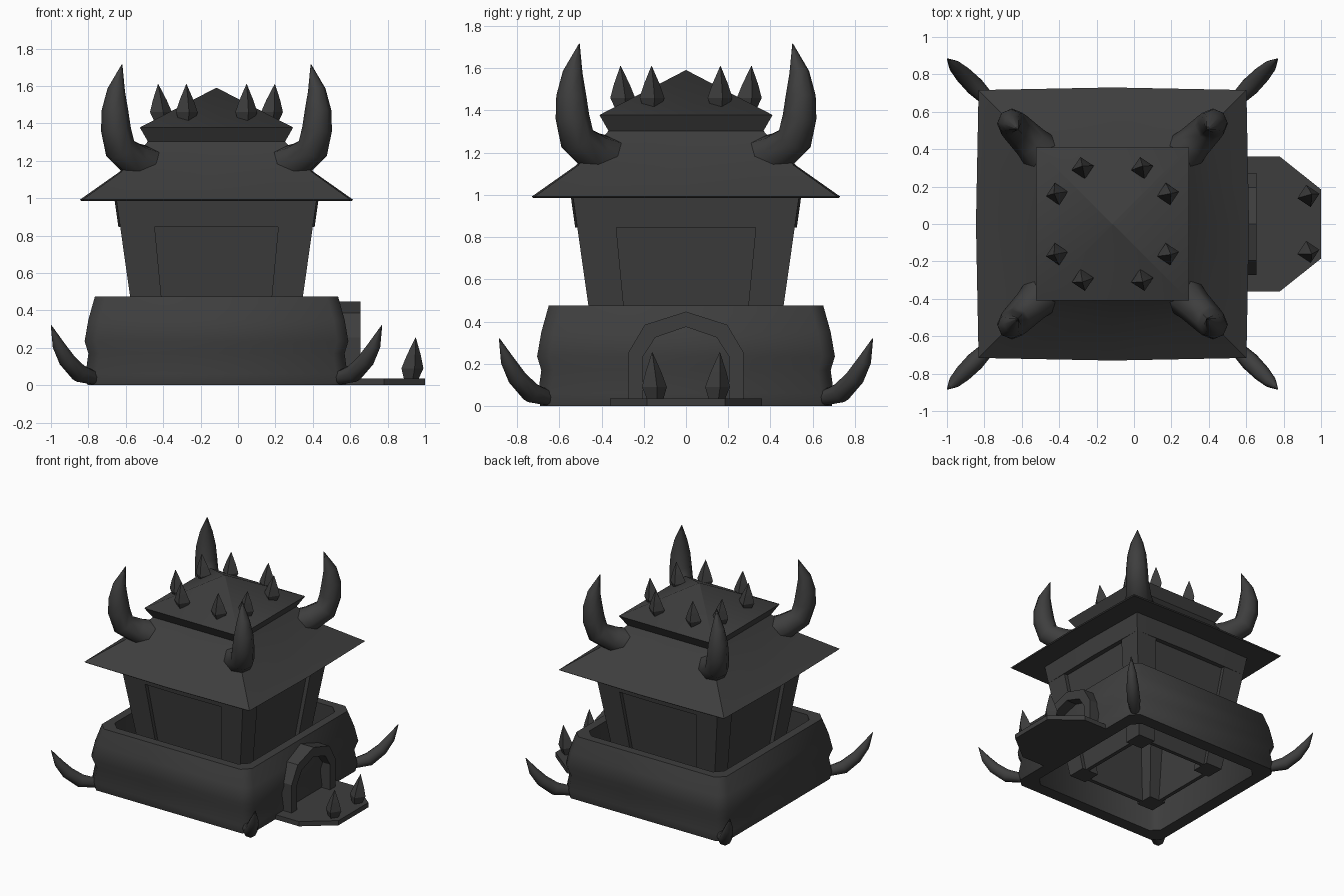
import bpy, bmesh, math
from mathutils import Vector

cube = bpy.data.objects.get("Cube")
if cube:
    bpy.data.objects.remove(cube, do_unlink=True)

CX = -0.115  # tower centre line

stone = bpy.data.materials.new("dark_grey_stone")
stone.use_nodes = True
COLOUR = (0.048, 0.048, 0.048, 1)
stone.diffuse_color = COLOUR
bsdf = stone.node_tree.nodes["Principled BSDF"]
bsdf.inputs["Base Color"].default_value = COLOUR
bsdf.inputs["Roughness"].default_value = 0.9


def loft(name, rings, closed=False, smooth=35):
    """Skin a list of equal-length rings; cap the ends or join them in a loop."""
    bm = bmesh.new()
    loops = [[bm.verts.new(p) for p in ring] for ring in rings]
    n = len(loops[0])
    pairs = list(zip(loops, loops[1:]))
    if closed:
        pairs.append((loops[-1], loops[0]))
    else:
        bm.faces.new(loops[0])
        bm.faces.new(loops[-1])
    for a, b in pairs:
        for i in range(n):
            j = (i + 1) % n
            bm.faces.new((a[i], a[j], b[j], b[i]))
    bmesh.ops.recalc_face_normals(bm, faces=bm.faces)
    mesh = bpy.data.meshes.new(name)
    bm.to_mesh(mesh)
    bm.free()
    mesh.materials.append(stone)
    obj = bpy.data.objects.new(name, mesh)
    bpy.context.collection.objects.link(obj)
    if smooth:
        bpy.ops.object.select_all(action='DESELECT')
        obj.select_set(True)
        bpy.context.view_layer.objects.active = obj
        bpy.ops.object.shade_smooth_by_angle(angle=math.radians(smooth))
    return obj


def square(h, z, x=CX, y=0):
    return [(x + a * h, y + b * h, z) for a, b in ((-1, -1), (1, -1), (1, 1), (-1, 1))]


def bowed(h, z, bow=0):
    """Square ring whose sides swell outward in the middle."""
    m = h + bow
    return [(CX + a, b, z) for a, b in ((-h, -h), (0, -m), (h, -h), (m, 0),
                                        (h, h), (0, m), (-h, h), (-m, 0))]


def chamfered(h, z, c=0.06):
    k = h - c
    return [(CX + a, b, z) for a, b in ((-k, -h), (k, -h), (h, -k), (h, k),
                                        (k, h), (-k, h), (-h, k), (-h, -k))]


CORNERS = [("front_left", 1, -1), ("front_right", -1, -1),
           ("back_left", 1, 1), ("back_right", -1, 1)]

# Hollow lower wall with parapet
wall = [(0.59, 0), (0.69, 0), (0.70, 0.06), (0.685, 0.17), (0.705, 0.235),
        (0.685, 0.35), (0.65, 0.475), (0.585, 0.475), (0.585, 0.06)]
loft("lower_wall", [chamfered(h, z) for h, z in wall], closed=True, smooth=50)


# Hollow tower: recessed panels, corner pillars and lintel band
FOOT, LINTEL, TOP = 0.04, 0.845, 1.0


def tower_half(z):
    return 0.462 + (z - 0.475) * 0.142


def panel_half(z):
    return 0.295 + (z - 0.475) * 0.095


loft("tower_panels", [square(tower_half(z) - d, z) for z, d in
                      ((FOOT, 0.03), (TOP, 0.03), (TOP, 0.06), (FOOT, 0.06))],
     closed=True, smooth=0)
loft("lintel_band", [bowed(tower_half(z) - d, z, bow) for z, d, bow in
                     ((LINTEL, 0, 0.01), (TOP, 0, 0.01), (TOP, 0.06, 0), (LINTEL, 0.06, 0))],
     closed=True)
for label, sx, sy in CORNERS:
    rings = []
    for z in (FOOT, TOP):
        mid = (tower_half(z) + panel_half(z)) / 2
        rings.append(square(tower_half(z) - mid, z, CX + sx * mid, sy * mid))
    loft("tower_pillar_" + label, rings, smooth=0)

# Flared roof and pyramid cap
loft("roof", [bowed(0.708, 0.985, 0.014), bowed(0.716, 0.992, 0.014),
              bowed(0.51, 1.14, 0.01), bowed(0.36, 1.31)])
loft("roof_cap", [square(0.365, 1.30), square(0.41, 1.378), square(0.002, 1.59)], smooth=50)


# Four-sided spikes
def spike(name, x, y, z, height, lean=(0, 0)):
    rings = []
    for t, r in ((0, 0.035), (0.3, 0.06), (0.6, 0.038), (1, 0.001)):
        cx, cy = x + lean[0] * t, y + lean[1] * t
        rings.append([(cx + r * math.cos(a), cy + r * math.sin(a), z + height * t)
                      for a in (0.2 + i * math.pi / 2 for i in range(4))])
    loft(name, rings, smooth=0)


for label, sx, sy in CORNERS:
    for i, (dx, dy) in enumerate(((0.158, 0.295), (0.29, 0.16))):
        spike(f"cap_spike_{label}_{i + 1}", CX + sx * dx, sy * dy, 1.395, 0.215,
              (sx * 0.003, sy * 0.015) if i == 0 else (sx * 0.022, sy * 0.003))


# Curved horns on the diagonals: path of (offset, height, radius)
def horn(name, sx, sy, path):
    out = Vector((sx, sy, 0)).normalized()
    side = out.cross(Vector((0, 0, 1)))
    pts = [Vector((CX + sx * d, sy * d, z)) for d, z, r in path]
    rings = []
    for i, p in enumerate(pts):
        tangent = (pts[min(i + 1, len(pts) - 1)] - pts[max(i - 1, 0)]).normalized()
        normal = side.cross(tangent)
        ring = []
        for k in range(8):
            a = k * math.pi / 4
            v = p + path[i][2] * (normal * math.cos(a) + side * math.sin(a))
            v.z = max(v.z, 0)
            ring.append(v)
        rings.append(ring)
    loft(name, rings, smooth=50)


ROOF_HORN = [(0.35, 1.155, 0.12), (0.44, 1.205, 0.095), (0.515, 1.265, 0.085),
             (0.538, 1.37, 0.08), (0.543, 1.47, 0.071), (0.536, 1.58, 0.047),
             (0.505, 1.715, 0.002)]
BASE_HORN = [(0.64, 0.035, 0.035), (0.735, 0.065, 0.05), (0.80, 0.135, 0.045),
             (0.845, 0.215, 0.033), (0.884, 0.32, 0.002)]
for label, sx, sy in CORNERS:
    horn("roof_horn_" + label, sx, sy, ROOF_HORN)
    horn("base_horn_" + label, sx, sy, BASE_HORN)

# Side doorway arch: matching outer and inner outlines
outer = [(-0.272, 0), (-0.272, 0.255), (-0.195, 0.385)]
inner = [(-0.203, 0), (-0.203, 0.235), (-0.145, 0.325)]
outer += [(0, 0.447)] + [(-y, z) for y, z in reversed(outer)]
inner += [(0, 0.375)] + [(-y, z) for y, z in reversed(inner)]
loft("door_arch", [[(0.50, *o), (0.50, *i), (0.655, *i), (0.655, *o)]
                   for o, i in zip(outer, inner)], smooth=0)

# Door step with two spikes
step = [(0.56, -0.36), (0.78, -0.36), (1.0, -0.185),
        (1.0, 0.185), (0.78, 0.36), (0.56, 0.36)]
loft("door_step", [[(x, y, z) for x, y in step] for z in (0, 0.037)], smooth=0)
for label, s in (("front", -1), ("back", 1)):
    spike("step_spike_" + label, 0.925, s * 0.145, 0.02, 0.235, (0.025, s * 0.015))
